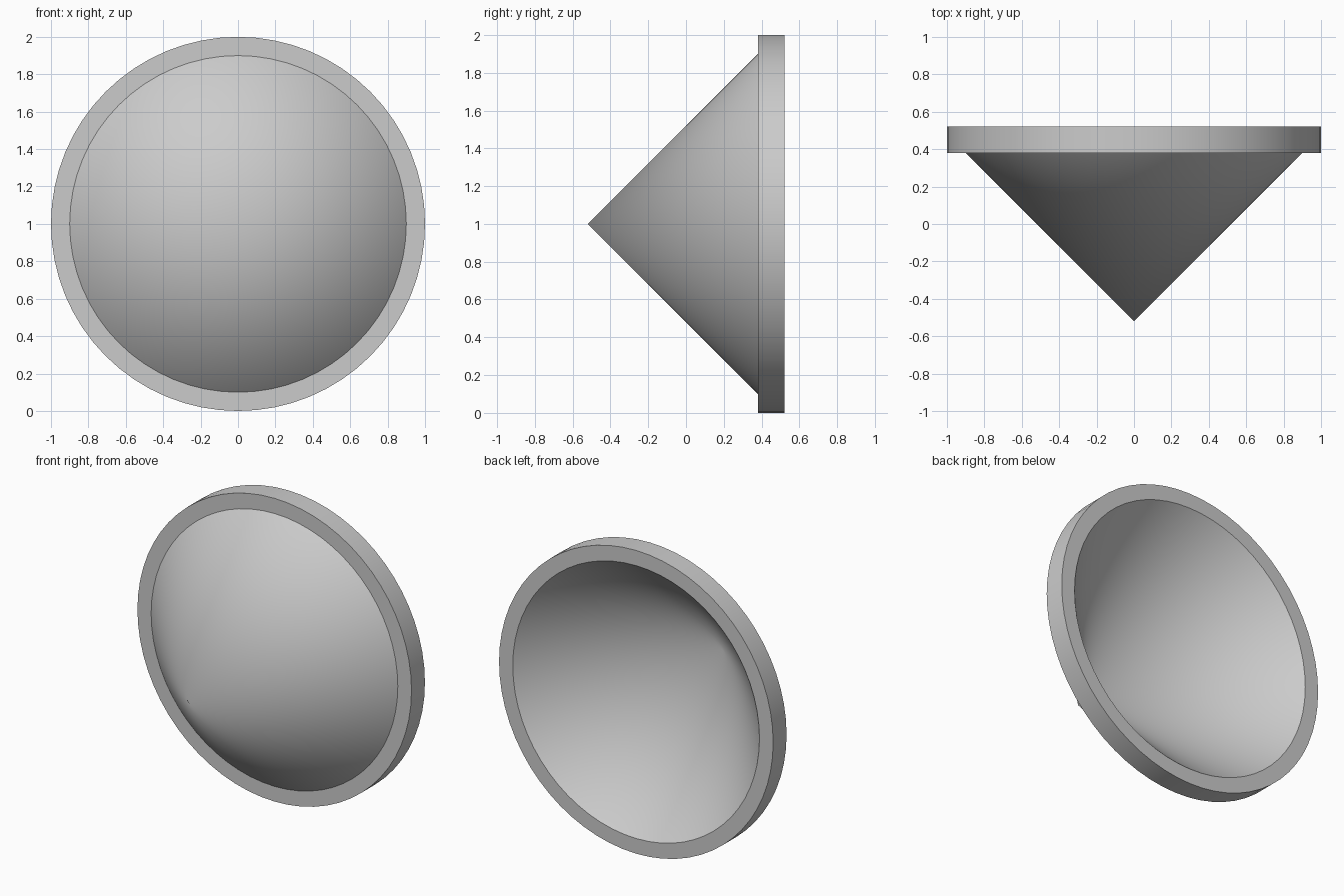
import bpy
import bmesh
import math
from mathutils import Vector

SEGMENTS = 64
CENTRE_Z = 1.0

cube = bpy.data.objects.get("Cube")
if cube:
    bpy.data.objects.remove(cube, do_unlink=True)

grey = bpy.data.materials.new("plain grey")
grey.use_nodes = True
colour = (0.6, 0.6, 0.6, 1.0)
grey.diffuse_color = colour
grey.node_tree.nodes["Principled BSDF"].inputs["Base Color"].default_value = colour


def lathe(name, profile):
    """Spin a (radius, y) profile around the front-to-back axis."""
    bm = bmesh.new()
    verts = [bm.verts.new((0, y, r)) for r, y in profile]
    edges = [bm.edges.new(pair) for pair in zip(verts, verts[1:])]
    bmesh.ops.spin(bm, geom=verts + edges, cent=(0, 0, 0), axis=Vector((0, 1, 0)),
                   angle=math.tau, steps=SEGMENTS, use_merge=True)
    bmesh.ops.remove_doubles(bm, verts=bm.verts, dist=0.0001)
    bmesh.ops.recalc_face_normals(bm, faces=bm.faces)
    mesh = bpy.data.meshes.new(name)
    bm.to_mesh(mesh)
    bm.free()
    mesh.materials.append(grey)
    obj = bpy.data.objects.new(name, mesh)
    obj.location.z = CENTRE_Z
    bpy.context.collection.objects.link(obj)
    bpy.ops.object.select_all(action="DESELECT")
    obj.select_set(True)
    bpy.context.view_layer.objects.active = obj
    bpy.ops.object.shade_smooth_by_angle(angle=math.radians(30))
    return obj


# Hollow cone shell with a flat rim: outer cone, rim band, inner cone
lathe("hollow_cone_with_rim", [
    (0, -0.52), (0.9, 0.38), (1, 0.38),
    (1, 0.52), (0.9, 0.52), (0, -0.38),
])
